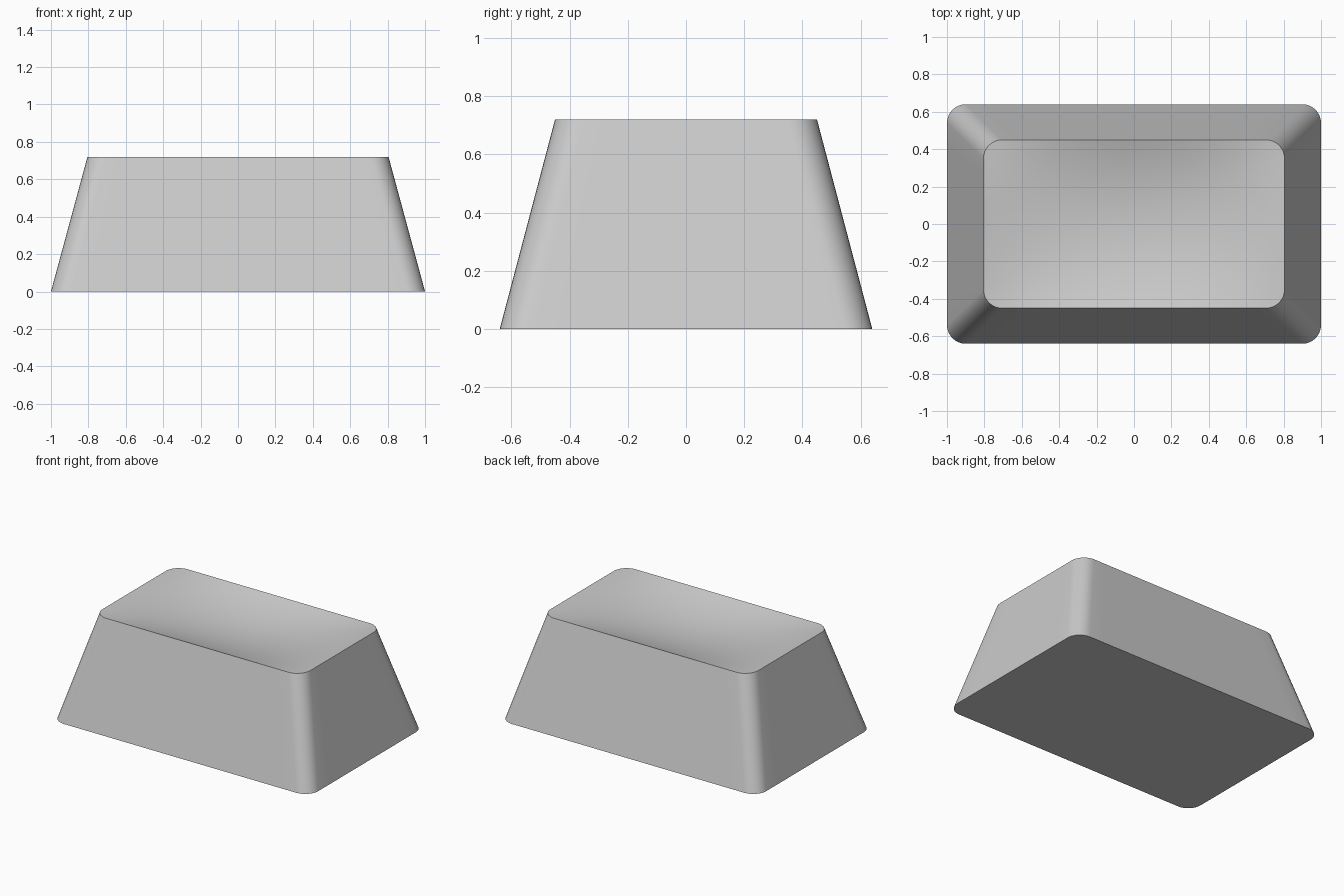
import bpy, bmesh, math

default = bpy.data.objects.get("Cube")
if default:
    bpy.data.objects.remove(default)

BASE = (1.0, 0.64)
TOP = (0.805, 0.45)
HEIGHT = 0.72
RADIUS = 0.1
DISH = 0.08
RINGS = 14


def rounded_outline(hx, hy, r, arc=8, nx=16, ny=10):
    """Counter-clockwise rounded rectangle with evenly divided straight sides."""
    corners = [(hx - r, hy - r), (r - hx, hy - r), (r - hx, r - hy), (hx - r, r - hy)]
    pts = []
    for i, (cx, cy) in enumerate(corners):
        for k in range(arc + 1):
            a = (i + k / arc) * math.pi / 2
            pts.append((cx + r * math.cos(a), cy + r * math.sin(a)))
        # straight run to the start of the next corner
        nxt = corners[(i + 1) % 4]
        a = (i + 1) * math.pi / 2
        ex, ey = nxt[0] + r * math.cos(a), nxt[1] + r * math.sin(a)
        sx, sy = pts[-1]
        n = nx if i % 2 == 0 else ny
        for k in range(1, n):
            pts.append((sx + (ex - sx) * k / n, sy + (ey - sy) * k / n))
    return pts


def dish_height(x, y):
    return HEIGHT - DISH * (1 - (x / TOP[0]) ** 2) * (1 - (y / TOP[1]) ** 2)


bm = bmesh.new()


def bridge(a, b):
    n = len(a)
    for i in range(n):
        j = (i + 1) % n
        bm.faces.new((a[i], a[j], b[j], b[i]))


# Tapered walls and flat underside
bottom = [bm.verts.new((x, y, 0)) for x, y in rounded_outline(*BASE, RADIUS)]
rim_points = rounded_outline(*TOP, RADIUS)
rim = [bm.verts.new((x, y, HEIGHT)) for x, y in rim_points]
bm.faces.new(bottom[::-1])
bridge(bottom, rim)

# Dished top made of shrinking rings
ring = rim
for k in range(RINGS - 1, 0, -1):
    t = k / RINGS
    inner = [bm.verts.new((x * t, y * t, dish_height(x * t, y * t))) for x, y in rim_points]
    bridge(ring, inner)
    ring = inner
centre = bm.verts.new((0, 0, dish_height(0, 0)))
for i in range(len(ring)):
    bm.faces.new((ring[i], ring[(i + 1) % len(ring)], centre))

mesh = bpy.data.meshes.new("key_cap")
bm.to_mesh(mesh)
bm.free()
cap = bpy.data.objects.new("key_cap", mesh)
bpy.context.collection.objects.link(cap)

# Single light grey plastic
grey = bpy.data.materials.new("light_grey")
grey.use_nodes = True
colour = (0.6, 0.6, 0.6, 1)
grey.diffuse_color = colour
grey.node_tree.nodes["Principled BSDF"].inputs["Base Color"].default_value = colour
mesh.materials.append(grey)

# Smooth corners and dish, crisp rim and base
bpy.ops.object.select_all(action="DESELECT")
cap.select_set(True)
bpy.context.view_layer.objects.active = cap
bpy.ops.object.shade_smooth_by_angle(angle=math.radians(30))
